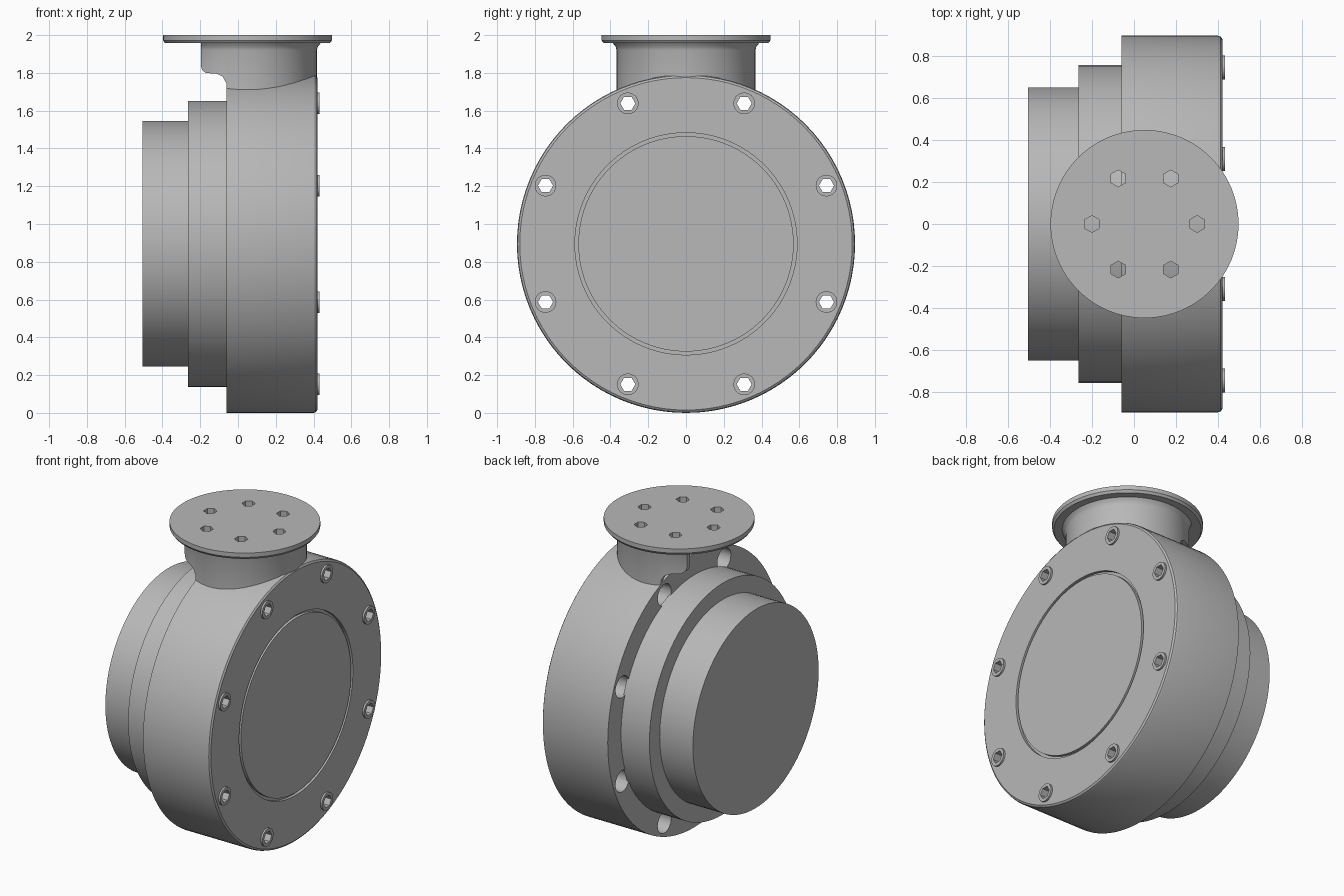
import bpy, bmesh, math
from mathutils import Matrix, Vector

if "Cube" in bpy.data.objects:
    bpy.data.objects.remove(bpy.data.objects["Cube"])

CZ = 0.895            # height of the main axis
FX = 0.05             # x position of the top flange axis

grey = bpy.data.materials.new("cast_grey")
grey.diffuse_color = (0.48, 0.48, 0.48, 1)
grey.use_nodes = True
grey.node_tree.nodes["Principled BSDF"].inputs["Base Color"].default_value = grey.diffuse_color

TO_X = Matrix.Translation((0, 0, CZ)) @ Matrix.Rotation(math.pi / 2, 4, 'Y')
TO_Z = Matrix.Translation((FX, 0, 0))


def finish(name, bm):
    bmesh.ops.remove_doubles(bm, verts=bm.verts, dist=1e-5)
    bmesh.ops.recalc_face_normals(bm, faces=bm.faces)
    mesh = bpy.data.meshes.new(name)
    bm.to_mesh(mesh)
    bm.free()
    mesh.materials.append(grey)
    ob = bpy.data.objects.new(name, mesh)
    bpy.context.collection.objects.link(ob)
    return ob


def lathe(name, profile, matrix, closed=False, steps=96):
    """Spin (radius, height) points around an axis."""
    bm = bmesh.new()
    pts = profile + [profile[0]] if closed else profile
    vs = [bm.verts.new((r, 0, h)) for r, h in pts]
    edges = [bm.edges.new(p) for p in zip(vs, vs[1:])]
    bmesh.ops.spin(bm, geom=vs + edges, cent=(0, 0, 0), axis=(0, 0, 1),
                   angle=2 * math.pi, steps=steps, use_duplicate=False)
    bm.transform(matrix)
    return finish(name, bm)


def pegs(name, matrix, count, ring, offset, radius, h0, h1, sides):
    """Ring of identical pegs around an axis."""
    bm = bmesh.new()
    for i in range(count):
        a = offset + 2 * math.pi * i / count
        place = Matrix.Translation((ring * math.cos(a), ring * math.sin(a), (h0 + h1) / 2))
        bmesh.ops.create_cone(bm, cap_ends=True, segments=sides, radius1=radius,
                              radius2=radius, depth=h1 - h0, matrix=matrix @ place)
    return finish(name, bm)


def cut(ob, cutter):
    mod = ob.modifiers.new("cut", 'BOOLEAN')
    mod.operation = 'DIFFERENCE'
    mod.solver = 'EXACT'
    mod.object = cutter
    bpy.context.view_layer.objects.active = ob
    bpy.ops.object.modifier_apply(modifier=mod.name)


# Main drum with rounded front edge and a shallow circular groove
drum = lathe("main_drum", [(0, -0.06), (0.895, -0.06), (0.895, 0.40), (0.891, 0.412),
                           (0.88, 0.42), (0.588, 0.42), (0.588, 0.40), (0.57, 0.40),
                           (0.57, 0.42), (0, 0.42)], TO_X)

# Stepped rear drums
middle = lathe("middle_drum", [(0, -0.265), (0.757, -0.265), (0.757, -0.05), (0, -0.05)], TO_X)
rear = lathe("rear_drum", [(0, -0.505), (0.65, -0.505), (0.65, -0.255), (0, -0.255)], TO_X)

# Hollow collars around the bolt holes
start = math.pi / 8
collars = pegs("bolt_collars", TO_X, 8, 0.805, start, 0.057, 0.36, 0.432, 32)

# Top flange and its hollow neck
flange = lathe("top_flange", [(0, 1.957), (0.436, 1.957), (0.447, 1.972),
                              (0.447, 2.0), (0, 2.0)], TO_Z)
neck = lathe("flange_neck", [(0.345, 1.70), (0.367, 1.70), (0.367, 1.92), (0.373, 1.94),
                             (0.39, 1.96), (0.345, 1.96)], TO_Z, closed=True)

# Cutters: rear bolt pockets, bolt holes, flange holes
pocket_cutter = pegs("pocket_cutter", TO_X, 8, 0.805, start, 0.07, -0.2, 0.35, 32)
bolt_cutter = pegs("bolt_hole_cutter", TO_X, 8, 0.805, start, 0.04, 0.3, 0.5, 6)
flange_cutter = pegs("flange_hole_cutter", TO_Z, 6, 0.25, 0, 0.04, 1.9, 2.1, 6)

# Cutter that trims the rear of the neck to a rounded tab
outline = [(-0.6, 2.1), (-0.197, 2.1), (-0.197, 1.84), (-0.19, 1.815), (-0.17, 1.80),
           (-0.11, 1.795), (-0.08, 1.78), (-0.062, 1.745), (-0.06, 1.5), (-0.6, 1.5)]
bm = bmesh.new()
face = bm.faces.new([bm.verts.new((x, -0.6, z)) for x, z in outline])
ext = bmesh.ops.extrude_face_region(bm, geom=[face])
bmesh.ops.translate(bm, vec=Vector((0, 1.2, 0)),
                    verts=[g for g in ext["geom"] if isinstance(g, bmesh.types.BMVert)])
neck_cutter = finish("neck_cutter", bm)

cut(drum, pocket_cutter)
cut(drum, bolt_cutter)
cut(collars, bolt_cutter)
cut(flange, flange_cutter)
cut(neck, neck_cutter)

for ob in (pocket_cutter, bolt_cutter, flange_cutter, neck_cutter):
    bpy.data.objects.remove(ob)

# Smooth curved walls, keep hard edges
bpy.ops.object.select_all(action='DESELECT')
for ob in (drum, middle, rear, collars, flange, neck):
    ob.select_set(True)
bpy.context.view_layer.objects.active = drum
bpy.ops.object.shade_smooth_by_angle(angle=math.radians(30))
